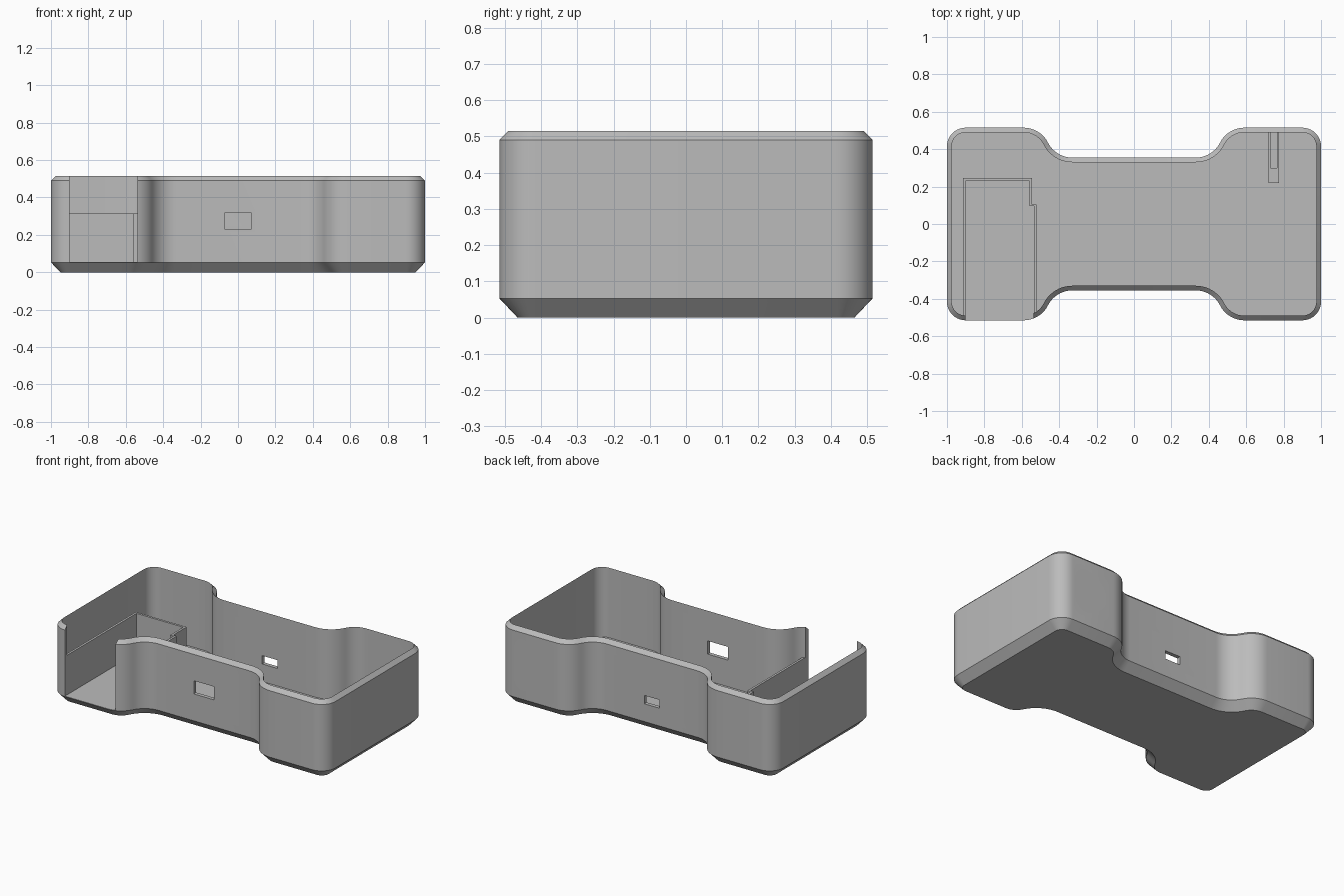
import bpy, bmesh, math
from mathutils import Vector

cube = bpy.data.objects.get("Cube")
if cube:
    bpy.data.objects.remove(cube, do_unlink=True)

grey = bpy.data.materials.new("plain grey")
grey.use_nodes = True
grey.diffuse_color = (0.5, 0.5, 0.5, 1)
grey.node_tree.nodes["Principled BSDF"].inputs["Base Color"].default_value = (0.5, 0.5, 0.5, 1)

HALF_X, HALF_Y, WAIST_Y = 1.0, 0.515, 0.355
CORNER, WALL, FLOOR, TOP = 0.1, 0.025, 0.055, 0.515


def add_object(name, bm):
    bmesh.ops.recalc_face_normals(bm, faces=bm.faces)
    mesh = bpy.data.meshes.new(name)
    bm.to_mesh(mesh)
    bm.free()
    mesh.materials.append(grey)
    obj = bpy.data.objects.new(name, mesh)
    bpy.context.collection.objects.link(obj)
    return obj


def box(name, x0, x1, y0, y1, z0, z1):
    bm = bmesh.new()
    bmesh.ops.create_cube(bm, size=1)
    for v in bm.verts:
        v.co = Vector(((x0 + x1) / 2 + v.co.x * (x1 - x0),
                       (y0 + y1) / 2 + v.co.y * (y1 - y0),
                       (z0 + z1) / 2 + v.co.z * (z1 - z0)))
    return add_object(name, bm)


def arc(cx, cy, radius, start, end, steps, flip=1):
    """Points with outward normals along an arc, angles in degrees."""
    out = []
    for i in range(steps + 1):
        a = math.radians(start + (end - start) * i / steps)
        n = Vector((math.cos(a), math.sin(a)))
        out.append((Vector((cx, cy)) + n * radius, n * flip))
    return out


# Quarter outline: rounded corner, then an S-bend into the waist
run, drop = 0.26, HALF_Y - WAIST_Y
theta = 2 * math.atan(drop / run)
bend = run / (2 * math.sin(theta))
deg = math.degrees(theta)
quarter = arc(HALF_X - CORNER, HALF_Y - CORNER, CORNER, 0, 90, 10)
quarter += arc(0.59, HALF_Y - bend, bend, 90, 90 + deg, 10)
quarter += arc(0.59 - run, WAIST_Y + bend, bend, deg - 90, -90, 10, -1)[1:]


def mirrored(points, sx, sy):
    m = Vector((sx, sy))
    return [(p * m, n * m) for p, n in points]


outline = (quarter + mirrored(quarter, -1, 1)[::-1]
           + mirrored(quarter, -1, -1) + mirrored(quarter, 1, -1)[::-1])

# Tray shell: chamfered base, upright wall, bevelled rim, inner wall and floor
bm = bmesh.new()
rings = []
for inset, z in ((0.05, 0), (0, 0.053), (0, TOP - WALL), (WALL, TOP), (WALL, FLOOR)):
    rings.append([bm.verts.new((*(p - n * inset), z)) for p, n in outline])
for low, high in zip(rings, rings[1:]):
    for i in range(len(low)):
        j = (i + 1) % len(low)
        bm.faces.new((low[i], low[j], high[j], high[i]))
bm.faces.new(rings[0][::-1])
bm.faces.new(rings[-1])
shell = add_object("tray_shell", bm)

# Openings: front notch, front and back windows, round port in the back
cutters = [
    box("notch_cutter", -0.9, -0.537, -0.6, -0.46, FLOOR + 0.0005, 0.7),
    box("front_window_cutter", -0.073, 0.073, -0.45, -0.25, 0.23, 0.317),
    box("back_window_cutter", -0.055, 0.055, 0.25, 0.45, 0.17, 0.225),
]
bm = bmesh.new()
bmesh.ops.create_cone(bm, cap_ends=True, segments=48, radius1=0.118, radius2=0.118, depth=0.2)
for v in bm.verts:
    v.co = Vector((0.76 + v.co.x, 0.5 + v.co.z, 0.287 + v.co.y))
cutters.append(add_object("round_port_cutter", bm))

bpy.context.view_layer.objects.active = shell
for cutter in cutters:
    mod = shell.modifiers.new(cutter.name, "BOOLEAN")
    mod.operation = "DIFFERENCE"
    mod.solver = "EXACT"
    mod.object = cutter
    bpy.ops.object.modifier_apply(modifier=mod.name)
    bpy.data.objects.remove(cutter, do_unlink=True)

bpy.ops.object.select_all(action="DESELECT")
shell.select_set(True)
bpy.ops.object.shade_smooth_by_angle(angle=math.radians(25))

# Thin fence around the bay behind the notch
BASE, FENCE = FLOOR - 0.01, 0.315
box("left_fence", -0.915, -0.9, -0.495, 0.245, BASE, FENCE)
box("back_fence", -0.9, -0.545, 0.23, 0.245, BASE, FENCE)
box("right_fence_rear", -0.56, -0.545, 0.105, 0.23, BASE, FENCE)
box("right_fence_step", -0.56, -0.52, 0.095, 0.105, BASE, FENCE)
box("right_fence_front", -0.535, -0.52, -0.48, 0.095, BASE, FENCE)

# Low slotted holder under the round port
box("holder_base", 0.72, 0.775, 0.22, 0.3, BASE, 0.09)
for name, x in (("holder_rail_left", 0.765), ("holder_rail_right", 0.72)):
    box(name, x, x + 0.01, 0.3, 0.495, BASE, 0.09)
